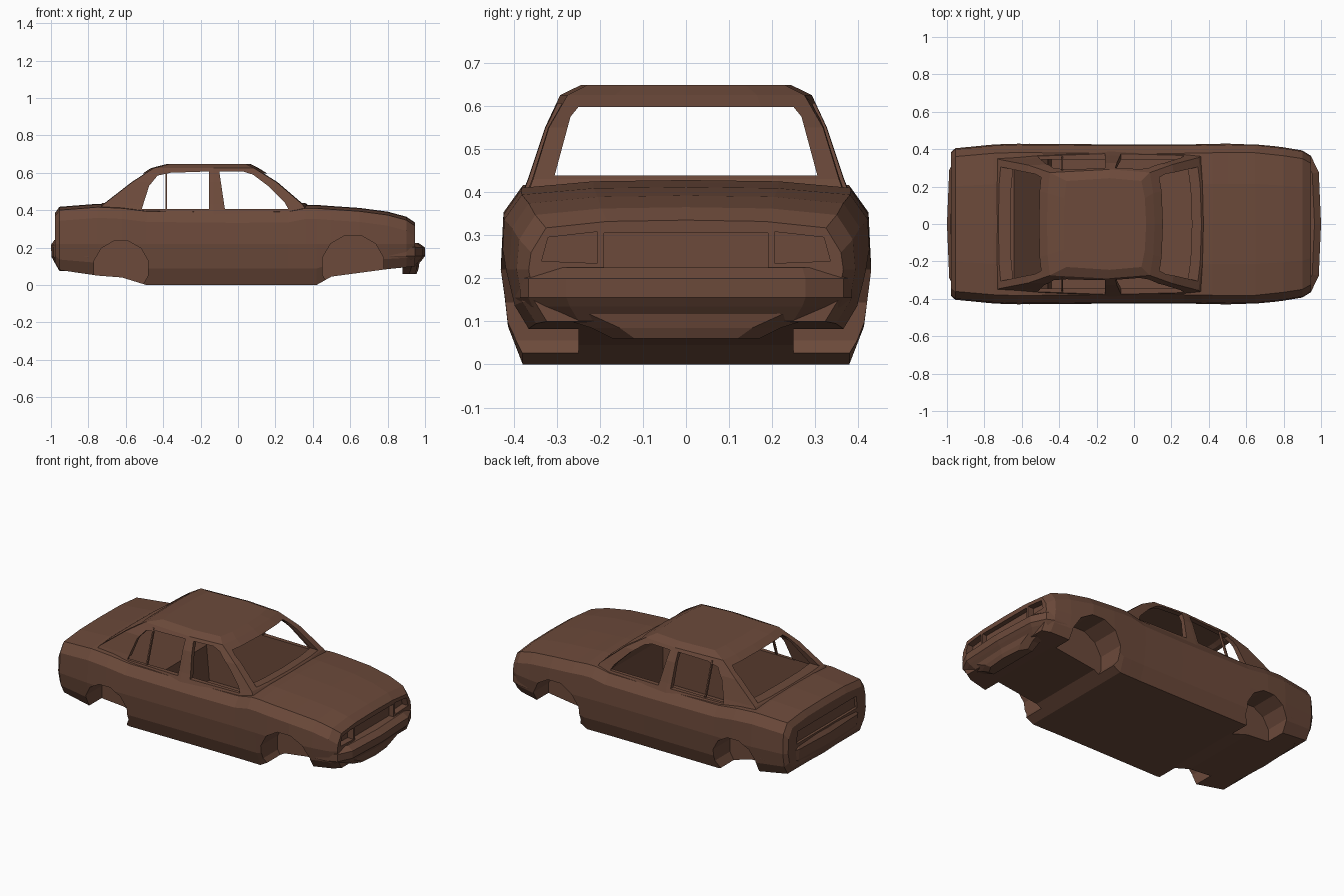
import bpy, bmesh, math

if "Cube" in bpy.data.objects:
    bpy.data.objects.remove(bpy.data.objects["Cube"])

paint = bpy.data.materials.new("brown_paint")
paint.diffuse_color = (0.15, 0.068, 0.043, 1)
paint.use_nodes = True
paint.node_tree.nodes["Principled BSDF"].inputs["Base Color"].default_value = paint.diffuse_color


def loft(name, rings):
    """Skin a list of closed 3D rings and cap both ends."""
    bm = bmesh.new()
    rows = [[bm.verts.new(p) for p in r] for r in rings]
    n = len(rows[0])
    for a, b in zip(rows, rows[1:]):
        for i in range(n):
            j = (i + 1) % n
            bm.faces.new((a[i], a[j], b[j], b[i]))
    bm.faces.new(rows[0])
    bm.faces.new(rows[-1])
    bmesh.ops.recalc_face_normals(bm, faces=bm.faces)
    mesh = bpy.data.meshes.new(name)
    bm.to_mesh(mesh)
    bm.free()
    mesh.materials.append(paint)
    ob = bpy.data.objects.new(name, mesh)
    bpy.context.collection.objects.link(ob)
    return ob


def mirror(half):
    """Close a half outline (first and last points on y = 0) across y."""
    return half + [(x, -y, z) for x, y, z in half[-2:0:-1]]


def section(x, w, zb, zt):
    return mirror([(x, 0, zb), (x, .885 * w, zb), (x, .965 * w, zb + .4 * (.22 - zb)),
                   (x, w, .22), (x, .985 * w, zt - .075), (x, .89 * w, zt - .018),
                   (x, .5 * w, zt - .003), (x, 0, zt)])


def plan(z, pts):
    return mirror([(x, y, z) for x, y in pts])


def cabin_ring(z, xr, xf, yr, ym, yf):
    return plan(z, [(xf + .025, 0), (xf + .018, yf * .6), (xf, yf), (-.13, ym),
                    (xr, yr), (xr - .012, yr * .6), (xr - .015, 0)])


def side_prism(name, xz, y0, y1):
    return loft(name, [[(x, y, z) for x, z in xz] for y in (y0, y1)])


def front_prism(name, yz, x0, x1):
    return loft(name, [[(x, y, z) for y, z in yz] for x in (x0, x1)])


def combine(target, tool, op='DIFFERENCE'):
    tool.hide_render = True
    m = target.modifiers.new("cut", 'BOOLEAN')
    m.operation, m.object, m.solver = op, tool, 'EXACT'
    bpy.context.view_layer.objects.active = target
    bpy.ops.object.modifier_apply(modifier=m.name)
    bpy.data.objects.remove(tool, do_unlink=True)


# Lower body, rear to front
body = loft("car_body", [section(*s) for s in [
    (-.978, .385, .12, .385), (-.955, .405, .08, .418), (-.75, .425, .05, .434),
    (-.62, .43, .04, .428), (-.49, .428, 0, .412), (0, .425, 0, .407),
    (.27, .425, 0, .41), (.36, .427, 0, .428), (.42, .428, 0, .428),
    (.50, .43, .045, .422), (.65, .428, .065, .412), (.80, .41, .085, .392),
    (.90, .393, .095, .365), (.945, .365, .10, .335)]])

# Cabin with roof
cabin = loft("cabin", [cabin_ring(*r) for r in [
    (.36, -.77, .39, .37, .395, .38), (.43, -.72, .345, .345, .367, .355),
    (.55, -.565, .205, .315, .327, .318), (.625, -.45, .085, .275, .292, .275),
    (.648, -.36, .04, .23, .245, .23)]])
combine(body, cabin, 'UNION')

# Hollow interior: foot well with sloped rear bulkhead, then the upper cabin
combine(body, side_prism("tub_cutter", [
    (-.44, .025), (.40, .025), (.40, .30), (.32, .42), (-.65, .42), (-.46, .24)], -.345, .345))
combine(body, loft("inner_cutter", [cabin_ring(*r) for r in [
    (.412, -.67, .31, .32, .342, .325), (.55, -.535, .175, .29, .302, .29),
    (.612, -.44, .07, .25, .265, .25)]]))

# Door windows, both sides at once
combine(body, side_prism("rear_window_cutter", [
    (-.515, .405), (-.155, .405), (-.155, .607), (-.36, .60), (-.43, .585), (-.475, .53)], -.6, .6))
combine(body, side_prism("front_window_cutter", [
    (-.07, .405), (.27, .405), (.25, .44), (.16, .53), (.08, .59), (.03, .606), (-.10, .606)], -.6, .6))

# Windscreen and back window share one opening along the car
combine(body, front_prism("screen_cutter", [
    (-.305, .438), (.305, .438), (.268, .575), (.25, .597), (-.25, .597), (-.268, .575)], -1.2, 1.2))

# Wheel wells
for x, z, r in ((.615, .10, .17), (-.625, .09, .15)):
    arch = [(x + r * math.cos(math.tau * (i + .5) / 12), z + r * math.sin(math.tau * (i + .5) / 12))
            for i in range(12)]
    for s in (-1, 1):
        combine(body, side_prism("well_cutter", arch, s * .25, s * .6))

# Grille and headlight recesses, tail panel recess
combine(body, front_prism("grille_cutter", [
    (-.19, .225), (.19, .225), (.19, .305), (-.19, .305)], .915, 1.2))
for s in (-1, 1):
    combine(body, front_prism("light_cutter", [
        (s * .205, .235), (s * .335, .24), (s * .32, .295), (s * .205, .308)], .905, 1.2))
combine(body, front_prism("tail_cutter", [
    (-.30, .25), (.30, .25), (.29, .325), (-.29, .325)], -1.2, -.962))


# Bumpers
def bumper(name, levels, back, s):
    return loft(name, [plan(z, [(s * nose, 0), (s * (nose - .012), w * .72),
                                (s * (nose - .055), w * .95), (s * (nose - .10), w),
                                (s * back, w + .012), (s * back, 0)])
                       for z, nose, w in levels])


bumper("front_bumper", [(.10, .955, .345), (.135, .985, .375), (.155, 1.0, .385),
                        (.20, 1.0, .385), (.225, .965, .375)], .81, 1)
bumper("rear_bumper", [(.075, -.955 * -1, .36), (.11, .975, .385), (.15, .997, .398),
                       (.215, 1.0, .40), (.24, .982, .395)], .80, -1)

# Chin spoiler under the front bumper
loft("chin_spoiler", [plan(z, [(xf, 0), (xf - .01, w * .7), (xf - .04, w), (.88, w), (.88, 0)])
                      for z, xf, w in ((.06, .955, .17), (.085, .965, .22), (.12, .97, .33))])

# Thin rear door window dividers
for s in (-1, 1):
    loft("window_divider", [[(-.387, s * y, z), (-.379, s * y, z), (-.379, s * (y - .015), z),
                             (-.387, s * (y - .015), z)] for y, z in ((.362, .40), (.292, .61))])
